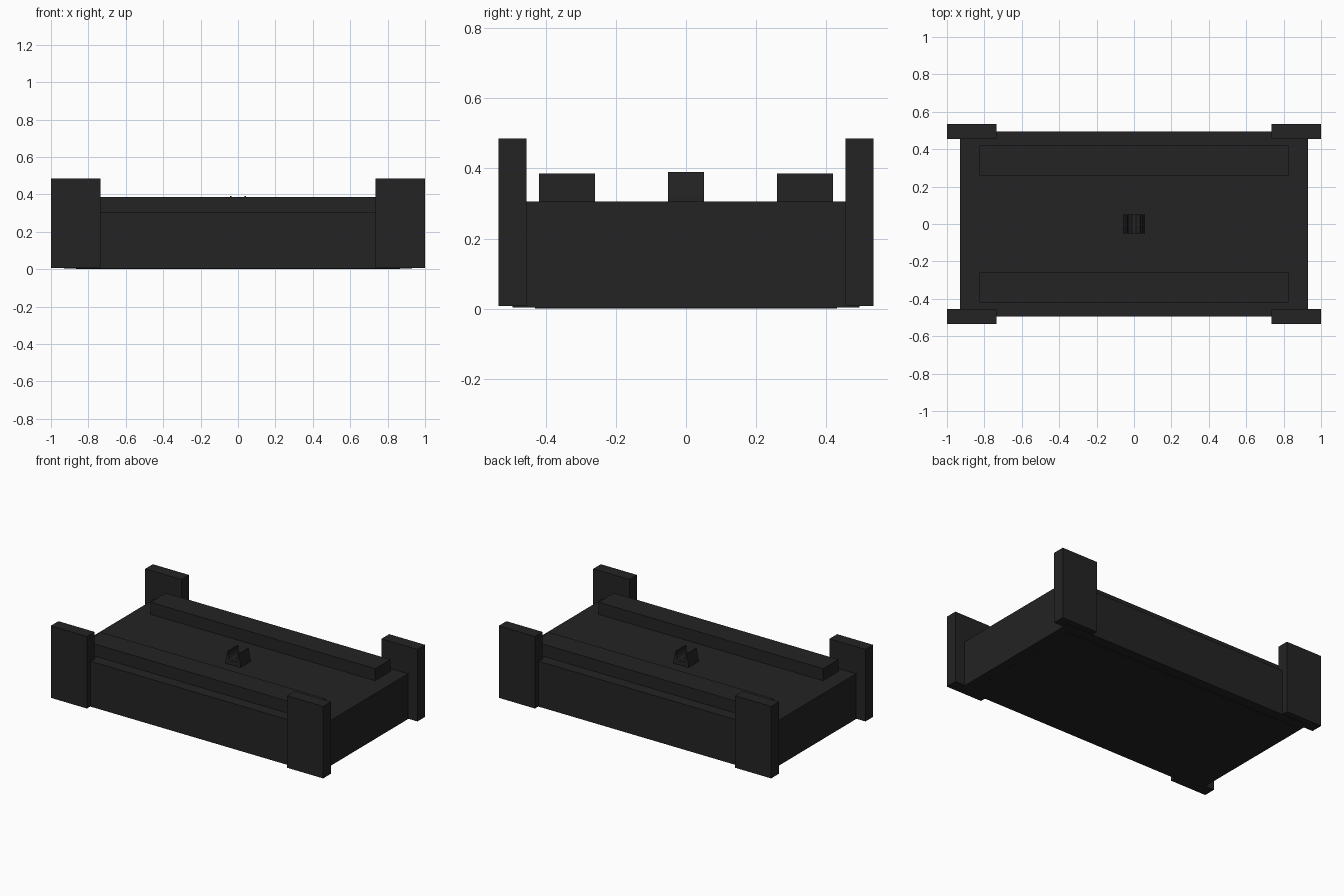
import bpy
import bmesh

cube = bpy.data.objects.get("Cube")
if cube:
    bpy.data.objects.remove(cube, do_unlink=True)


def material(name, color):
    mat = bpy.data.materials.new(name)
    mat.use_nodes = True
    mat.diffuse_color = color
    mat.node_tree.nodes["Principled BSDF"].inputs["Base Color"].default_value = color
    return mat


charcoal = material("charcoal", (0.017, 0.017, 0.017, 1))


def prism(name, profile, y0, y1):
    """Extrude an outline in the xz plane from y0 to y1."""
    bm = bmesh.new()
    face = bm.faces.new([bm.verts.new((x, y0, z)) for x, z in profile])
    grown = bmesh.ops.extrude_face_region(bm, geom=[face])["geom"]
    verts = [v for v in grown if isinstance(v, bmesh.types.BMVert)]
    bmesh.ops.translate(bm, verts=verts, vec=(0, y1 - y0, 0))
    bmesh.ops.recalc_face_normals(bm, faces=bm.faces)
    mesh = bpy.data.meshes.new(name)
    bm.to_mesh(mesh)
    bm.free()
    mesh.materials.append(charcoal)
    obj = bpy.data.objects.new(name, mesh)
    bpy.context.collection.objects.link(obj)
    return obj


def box(name, x0, x1, y0, y1, z0, z1):
    return prism(name, [(x0, z0), (x1, z0), (x1, z1), (x0, z1)], y0, y1)


# Main block and the thin plate beneath it
box("body", -0.93, 0.93, -0.495, 0.495, 0.004, 0.305)
box("base_plate", -0.865, 0.865, -0.43, 0.43, 0, 0.005)

# Corner guards and long top rails
for side, ys in (("front", (-1, 1)), ("back", (1, 1))):
    s = ys[0]
    y0, y1 = sorted((s * 0.455, s * 0.535))
    box(side + "_left_corner", 0.735, 1, y0, y1, 0.007, 0.485)
    box(side + "_right_corner", -1, -0.735, y0, y1, 0.007, 0.485)
    y0, y1 = sorted((s * 0.26, s * 0.42))
    box(side + "_rail", -0.825, 0.825, y0, y1, 0.3, 0.385)

# Central cradle with a rounded groove and tapered prongs
half = [(0.055, 0.3), (0.055, 0.325), (0.042, 0.39), (0.034, 0.39),
        (0.034, 0.362), (0.026, 0.343), (0.012, 0.333)]
prism("cradle", half + [(-x, z) for x, z in reversed(half)], -0.052, 0.052)
